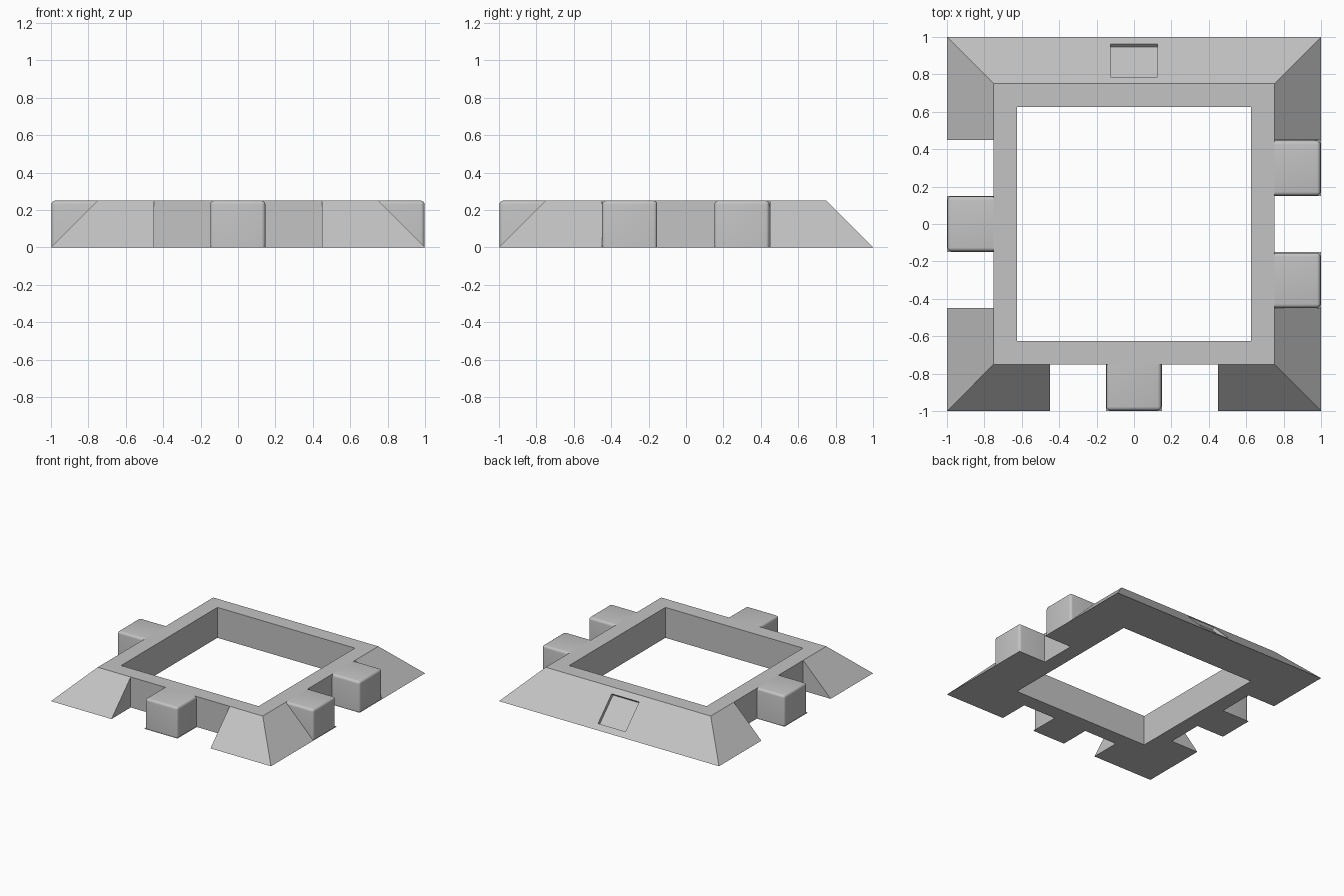
import bpy, bmesh
from math import radians, pi
from mathutils import Matrix, Vector

cube = bpy.data.objects.get("Cube")
if cube:
    bpy.data.objects.remove(cube, do_unlink=True)

H = 0.25       # height
RIM = 0.75     # outer edge of the flat rim
HOLE = 0.625   # inner opening
GAP = 0.45     # half width of the gap in an open side
TAB = 0.15     # half width of a tab

grey = bpy.data.materials.new("stone grey")
grey.use_nodes = True
colour = (0.55, 0.55, 0.55, 1)
grey.diffuse_color = colour
grey.node_tree.nodes["Principled BSDF"].inputs["Base Color"].default_value = colour


def finish(bm, name):
    bmesh.ops.recalc_face_normals(bm, faces=bm.faces)
    mesh = bpy.data.meshes.new(name)
    bm.to_mesh(mesh)
    bm.free()
    mesh.materials.append(grey)
    obj = bpy.data.objects.new(name, mesh)
    bpy.context.collection.objects.link(obj)
    return obj


def frame_side(bm, turn, gap):
    """One mitred side of the sloped frame, laid out on the front and turned about z."""
    rot = Matrix.Rotation(turn, 3, 'Z')

    def face(*points):
        bm.faces.new([bm.verts.new(rot @ Vector(p)) for p in points])

    inner = lambda z: [(HOLE, -HOLE, z), (-HOLE, -HOLE, z)]
    face(*inner(0), *reversed(inner(H)))
    if not gap:
        face((-1, -1, 0), (1, -1, 0), (RIM, -RIM, H), (-RIM, -RIM, H))
        face((-RIM, -RIM, H), (RIM, -RIM, H), *inner(H))
        face((-1, -1, 0), (1, -1, 0), *inner(0))
        return
    for s in (-1, 1):
        face((s, -1, 0), (s * gap, -1, 0), (s * gap, -RIM, H), (s * RIM, -RIM, H))
        face((s * gap, -1, 0), (s * gap, -RIM, 0), (s * gap, -RIM, H))
    face((-gap, -RIM, 0), (gap, -RIM, 0), (gap, -RIM, H), (-gap, -RIM, H))
    face((-RIM, -RIM, H), (-gap, -RIM, H), (gap, -RIM, H), (RIM, -RIM, H), *inner(H))
    face((-1, -1, 0), (-gap, -1, 0), (-gap, -RIM, 0),
         (gap, -RIM, 0), (gap, -1, 0), (1, -1, 0), *inner(0))


# Sloped square frame: closed at the back, open gaps on the other sides
bm = bmesh.new()
for quarter, gap in enumerate((GAP, GAP, None, GAP)):
    frame_side(bm, quarter * pi / 2, gap)
bmesh.ops.remove_doubles(bm, verts=bm.verts, dist=1e-4)
frame = finish(bm, "sloped_frame")

# Shallow square pocket in the back slope
bm = bmesh.new()
bmesh.ops.create_cube(bm, size=1, matrix=Matrix.Translation((0, 0.875, 0.125))
                      @ Matrix.Rotation(radians(-45), 4, 'X')
                      @ Matrix.Diagonal((0.25, 0.25, 0.05, 1)))
cutter = finish(bm, "pocket_cutter")
cutter.hide_render = True
cut = frame.modifiers.new("pocket", 'BOOLEAN')
cut.operation, cut.solver, cut.object = 'DIFFERENCE', 'EXACT', cutter
bpy.context.view_layer.objects.active = frame
frame.select_set(True)
bpy.ops.object.modifier_apply(modifier=cut.name)
bpy.data.objects.remove(cutter, do_unlink=True)
frame.select_set(False)


def box(bm, lo, hi):
    lo, hi = Vector(lo), Vector(hi)
    return bmesh.ops.create_cube(bm, size=1, matrix=Matrix.Translation((lo + hi) / 2)
                                 @ Matrix.Diagonal((*(hi - lo), 1)))


def tab(name, turn, offset):
    """Block with softened outer edges on a thin square-edged footprint."""
    bm = bmesh.new()
    box(bm, (offset - TAB + 0.002, -0.997, 0), (offset + TAB - 0.004, -RIM, H))
    soft = [e for e in bm.edges
            if (e.verts[0].co.z + e.verts[1].co.z) > 0.01
            and min(v.co.y for v in e.verts) < -RIM - 0.01]
    bmesh.ops.bevel(bm, geom=soft, offset=0.02, segments=4, profile=0.5, affect='EDGES')
    box(bm, (offset - TAB, -1, 0), (offset + TAB, -RIM, 0.003))
    bm.transform(Matrix.Rotation(turn, 4, 'Z'))
    obj = finish(bm, name)
    bpy.context.view_layer.objects.active = obj
    obj.select_set(True)
    bpy.ops.object.shade_smooth_by_angle(angle=radians(35))
    obj.select_set(False)


# Tabs: one in front, one on the right, two on the left
tab("front_tab", 0, 0)
tab("right_tab", -pi / 2, 0)
tab("left_front_tab", pi / 2, -0.3)
tab("left_back_tab", pi / 2, 0.3)
